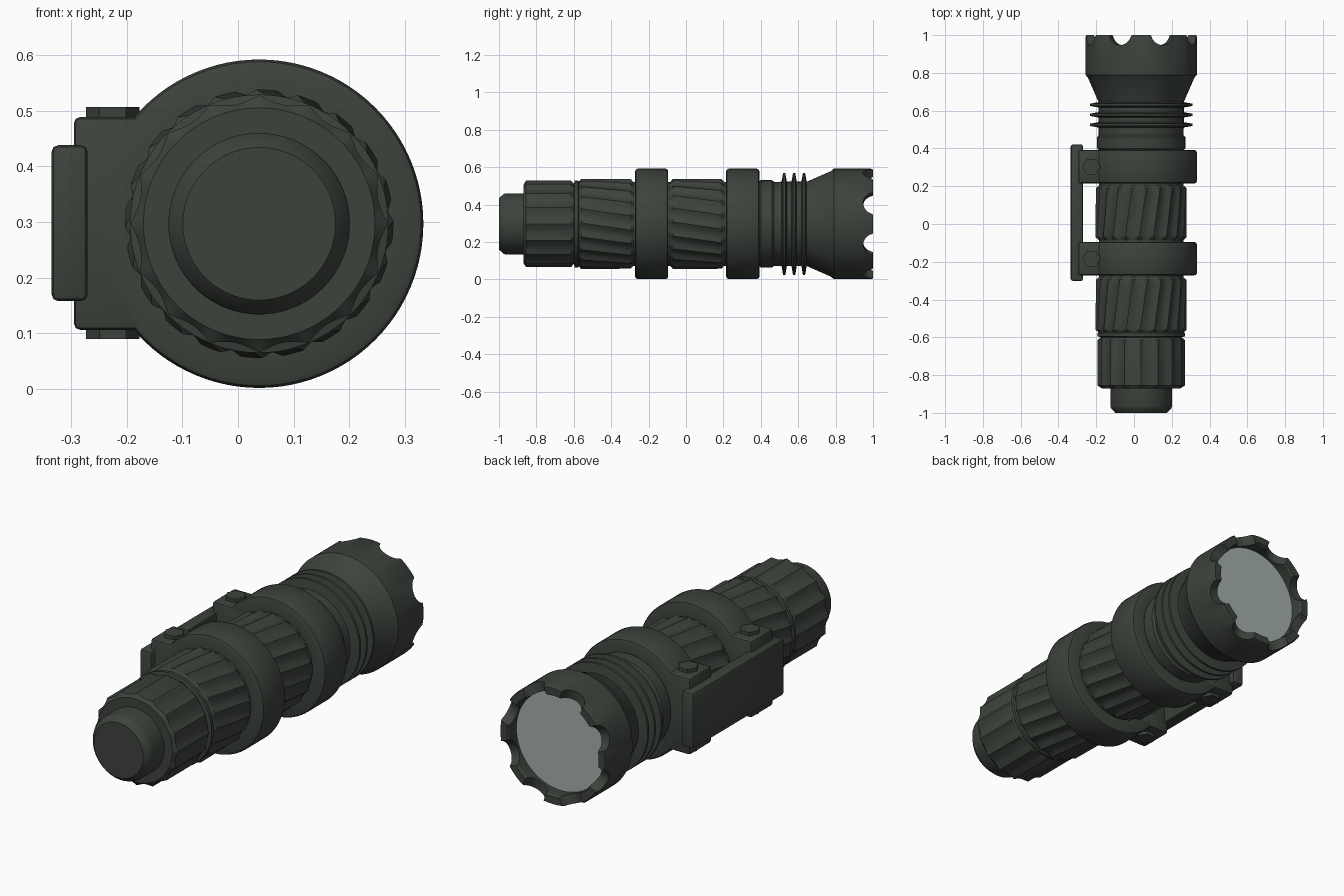
import bpy, bmesh, math
from mathutils import Matrix, Vector

AX, AZ = 0.038, 0.297          # long axis of the torch body

old = bpy.data.objects.get("Cube")
if old:
    bpy.data.objects.remove(old, do_unlink=True)


def material(name, rgb):
    m = bpy.data.materials.new(name)
    m.use_nodes = True
    m.diffuse_color = (*rgb, 1)
    bsdf = next(n for n in m.node_tree.nodes if n.type == 'BSDF_PRINCIPLED')
    bsdf.inputs["Base Color"].default_value = (*rgb, 1)
    return m


DARK = material("dark_green_grey", (0.046, 0.055, 0.045))
GLASS = material("pale_glass", (0.37, 0.43, 0.41))


def finish(name, bm, mat=DARK, smooth=True):
    bmesh.ops.recalc_face_normals(bm, faces=bm.faces)
    mesh = bpy.data.meshes.new(name)
    bm.to_mesh(mesh)
    bm.free()
    mesh.materials.append(mat)
    ob = bpy.data.objects.new(name, mesh)
    bpy.context.collection.objects.link(ob)
    if smooth:
        shade(ob)
    return ob


def shade(ob):
    bpy.ops.object.select_all(action='DESELECT')
    ob.select_set(True)
    bpy.context.view_layer.objects.active = ob
    bpy.ops.object.shade_smooth_by_angle(angle=math.radians(28))


def lathe(name, profile, segs=80, flutes=0, twist=0.0, mat=DARK, smooth=True):
    """Spin (y, radius, flute depth) points about the long axis."""
    bm = bmesh.new()
    rings = []
    for y, r, *depth in profile:
        d = depth[0] if depth else 0
        ring = []
        for i in range(segs):
            a = math.tau * i / segs
            rr = r - d * abs(math.sin(flutes * a / 2))
            b = a + twist * y
            ring.append(bm.verts.new((AX + rr * math.sin(b), y, AZ + rr * math.cos(b))))
        rings.append(ring)
    for lo, hi in zip(rings, rings[1:]):
        for i in range(segs):
            j = (i + 1) % segs
            bm.faces.new((lo[i], lo[j], hi[j], hi[i]))
    bm.faces.new(rings[0])
    bm.faces.new(rings[-1])
    return finish(name, bm, mat, smooth)


def box(name, lo, hi, bevel):
    lo, hi = Vector(lo), Vector(hi)
    bm = bmesh.new()
    m = Matrix.Translation((lo + hi) / 2) @ Matrix.Diagonal((*(hi - lo), 1))
    bmesh.ops.create_cube(bm, size=1, matrix=m)
    bmesh.ops.bevel(bm, geom=bm.edges[:], offset=bevel, segments=2,
                    profile=0.5, affect='EDGES')
    return finish(name, bm)


# Tail switch and fluted tail cap
lathe("tail_button", [(-1, 0.137), (-0.975, 0.16), (-0.965, 0.163), (-0.86, 0.163)])
lathe("tail_cap", [(-0.87, 0.208), (-0.855, 0.231, 0.013), (-0.615, 0.231, 0.013),
                   (-0.6, 0.215)], segs=128, flutes=16)

# Smooth inner tube with collar rings
lathe("body_tube", [(-0.62, 0.212), (-0.6, 0.212), (-0.595, 0.232), (-0.578, 0.232),
                    (-0.57, 0.224), (0.39, 0.224), (0.4, 0.234), (0.46, 0.234),
                    (0.47, 0.225), (0.5, 0.225)])

# Two grip sleeves with spiralling flutes
for name, y0, y1 in (("rear_grip", -0.575, -0.28), ("middle_grip", -0.085, 0.205)):
    n = 8
    mid = [(y0 + 0.015 + (y1 - y0 - 0.03) * i / n, 0.241, 0.013) for i in range(n + 1)]
    lathe(name, [(y0, 0.224)] + mid + [(y1, 0.224)], segs=120, flutes=20, twist=0.6)

# Neck with three cooling fins
neck = [(0.47, 0.222)]
for y in (0.525, 0.578, 0.631):
    neck += [(y - 0.014, 0.226), (y - 0.006, 0.272), (y + 0.006, 0.272), (y + 0.014, 0.226)]
lathe("finned_neck", neck + [(0.66, 0.226)])

# Flared head, hollow at the open end
head = lathe("head", [(0.645, 0.225), (0.665, 0.234), (0.775, 0.282), (0.79, 0.295),
                      (0.99, 0.295), (1, 0.29), (1, 0.254), (0.99, 0.248), (0.925, 0.248)],
             segs=96, smooth=False)

# Eight scallops cut through the rim by four crossing rods
bm = bmesh.new()
for k in range(4):
    a = math.radians(22.5 + 45 * k)
    turn = Matrix.Translation((AX, 1.01, AZ)) @ Matrix.Rotation(a, 4, 'Y')
    bmesh.ops.create_cone(bm, cap_ends=True, segments=32, radius1=0.063,
                          radius2=0.063, depth=0.8, matrix=turn)
cutter = finish("scallop_cutter", bm, smooth=False)
cutter.hide_render = True
mod = head.modifiers.new("scallops", 'BOOLEAN')
mod.operation, mod.solver, mod.object = 'DIFFERENCE', 'EXACT', cutter
mod.use_self = True
bpy.context.view_layer.update()
cut = bpy.data.meshes.new_from_object(head.evaluated_get(bpy.context.evaluated_depsgraph_get()))
head.modifiers.clear()
head.data = cut
bpy.data.objects.remove(cutter, do_unlink=True)
shade(head)

# Lens
lathe("lens", [(0.928, 0.247), (0.935, 0.247)], mat=GLASS)

# Clamp rings, their side blocks and hexagonal bolts
for side, y0, y1 in (("rear", -0.272, -0.095), ("front", 0.215, 0.392)):
    lathe(side + "_clamp_ring", [(y0, 0.22), (y0, 0.282), (y0 + 0.004, 0.291),
                                 (y0 + 0.013, 0.295), (y1 - 0.013, 0.295),
                                 (y1 - 0.004, 0.291), (y1, 0.282), (y1, 0.22)])
    box(side + "_clamp_block", (-0.295, y0, 0.106), (-0.13, y1, 0.489), 0.012)
    bm = bmesh.new()
    bmesh.ops.create_cone(bm, cap_ends=True, segments=6, radius1=0.048, radius2=0.048,
                          depth=0.417, matrix=Matrix.Translation((-0.225, (y0 + y1) / 2, 0.298))
                          @ Matrix.Rotation(math.radians(30), 4, 'Z'))
    finish(side + "_bolt", bm)

# Mounting plate
box("mount_plate", (-0.335, -0.302, 0.158), (-0.27, 0.422, 0.438), 0.012)
